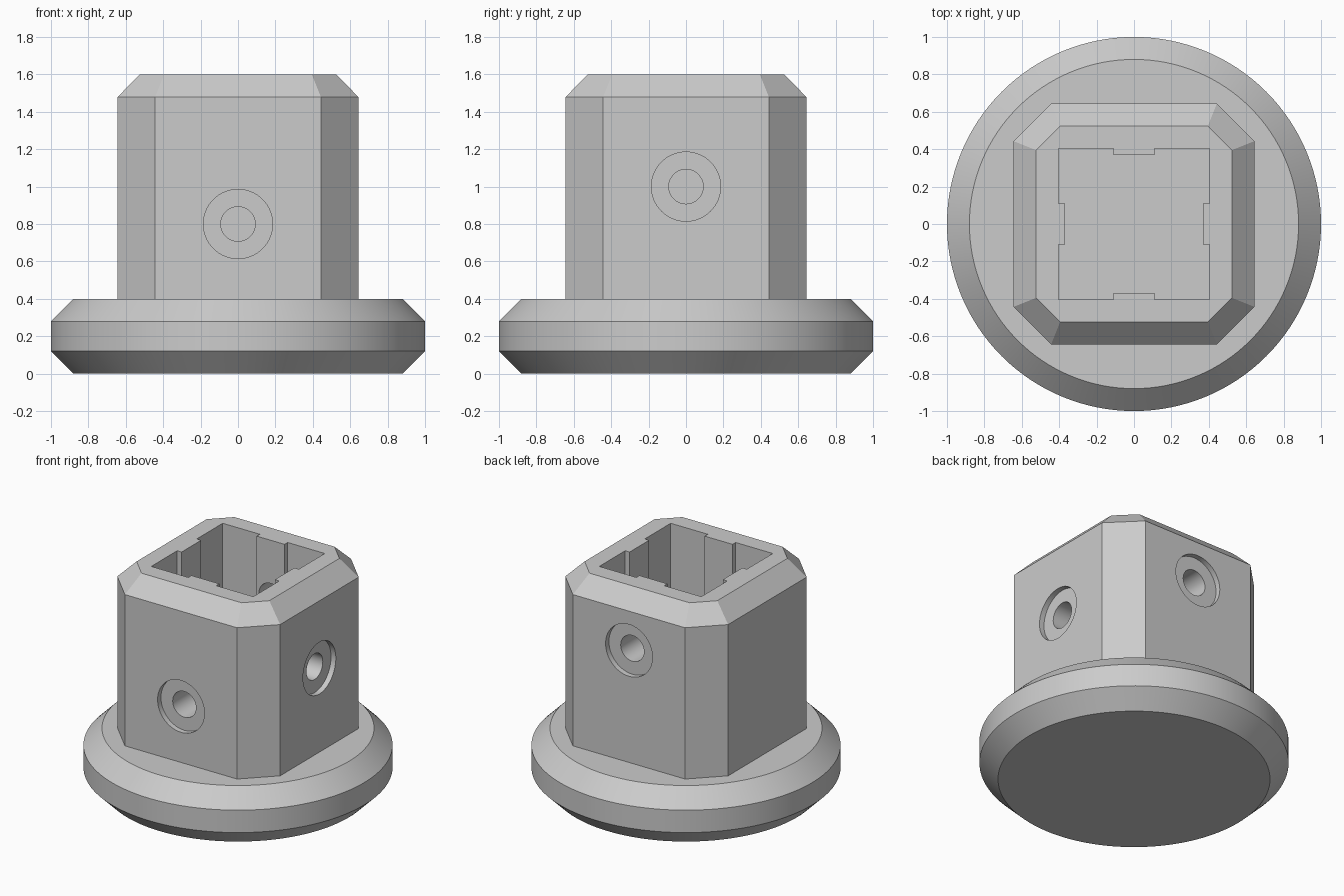
import bpy, bmesh, math
from mathutils import Vector, Matrix

cube = bpy.data.objects.get("Cube")
if cube:
    bpy.data.objects.remove(cube, do_unlink=True)

grey = bpy.data.materials.new("light grey plastic")
grey.use_nodes = True
grey.diffuse_color = (0.6, 0.6, 0.6, 1)
grey.node_tree.nodes["Principled BSDF"].inputs["Base Color"].default_value = (0.6, 0.6, 0.6, 1)


def circle(r, n):
    return [(r * math.cos(math.tau * i / n), r * math.sin(math.tau * i / n)) for i in range(n)]


def four_sided(points):
    """Repeat the outline of the +x side around all four sides."""
    turned = []
    for c, s in ((1, 0), (0, 1), (-1, 0), (0, -1)):
        turned += [(c * x - s * y, s * x + c * y) for x, y in points]
    return turned


def loft(name, sections):
    """Closed solid through matching outlines, given bottom to top as (outline, z)."""
    bm = bmesh.new()
    rings = [[bm.verts.new((x, y, z)) for x, y in outline] for outline, z in sections]
    n = len(rings[0])
    for low, high in zip(rings, rings[1:]):
        for i in range(n):
            j = (i + 1) % n
            bm.faces.new((low[i], low[j], high[j], high[i]))
    bm.faces.new(rings[0][::-1])
    bm.faces.new(rings[-1])
    bmesh.ops.recalc_face_normals(bm, faces=bm.faces)
    mesh = bpy.data.meshes.new(name)
    bm.to_mesh(mesh)
    bm.free()
    mesh.materials.append(grey)
    obj = bpy.data.objects.new(name, mesh)
    bpy.context.collection.objects.link(obj)
    return obj


def activate(obj):
    bpy.ops.object.select_all(action='DESELECT')
    obj.select_set(True)
    bpy.context.view_layer.objects.active = obj


def cut(obj, cutter):
    mod = obj.modifiers.new("cut", 'BOOLEAN')
    mod.operation = 'DIFFERENCE'
    mod.solver = 'EXACT'
    mod.object = cutter
    activate(obj)
    bpy.ops.object.modifier_apply(modifier=mod.name)
    bpy.data.objects.remove(cutter, do_unlink=True)


# Round foot with chamfered rims
wide, narrow = circle(1.0, 128), circle(0.88, 128)
foot = loft("round_foot", [(narrow, 0), (wide, 0.12), (wide, 0.28), (narrow, 0.4)])

# Square socket with cut corners and a chamfered top
outer = four_sided([(0.643, -0.443), (0.643, 0.443)])
rim = four_sided([(0.524, -0.395), (0.524, 0.395)])
socket = loft("socket_body", [(outer, 0.38), (outer, 1.48), (rim, 1.6)])

# Cavity, leaving a shallow rib on each inner wall; the foot closes it below
cavity = four_sided([(0.403, -0.403), (0.403, -0.11), (0.368, -0.11),
                     (0.368, 0.11), (0.403, 0.11)])
cut(socket, loft("cavity_cutter", [(cavity, 0.3), (cavity, 1.8)]))

# Counterbored screw holes, each wall at its own height
bore, recess = circle(0.092, 64), circle(0.185, 64)
for direction, height in (((0, -1, 0), 0.8), ((1, 0, 0), 1.0), ((0, 1, 0), 1.2)):
    drill = loft("screw_hole_cutter", [(bore, 0.2), (bore, 0.605), (recess, 0.605), (recess, 0.8)])
    turn = Vector(direction).to_track_quat('Z', 'Y').to_matrix().to_4x4()
    drill.data.transform(Matrix.Translation((0, 0, height)) @ turn)
    cut(socket, drill)

for part in (foot, socket):
    activate(part)
    bpy.ops.object.shade_smooth_by_angle(angle=math.radians(20))
